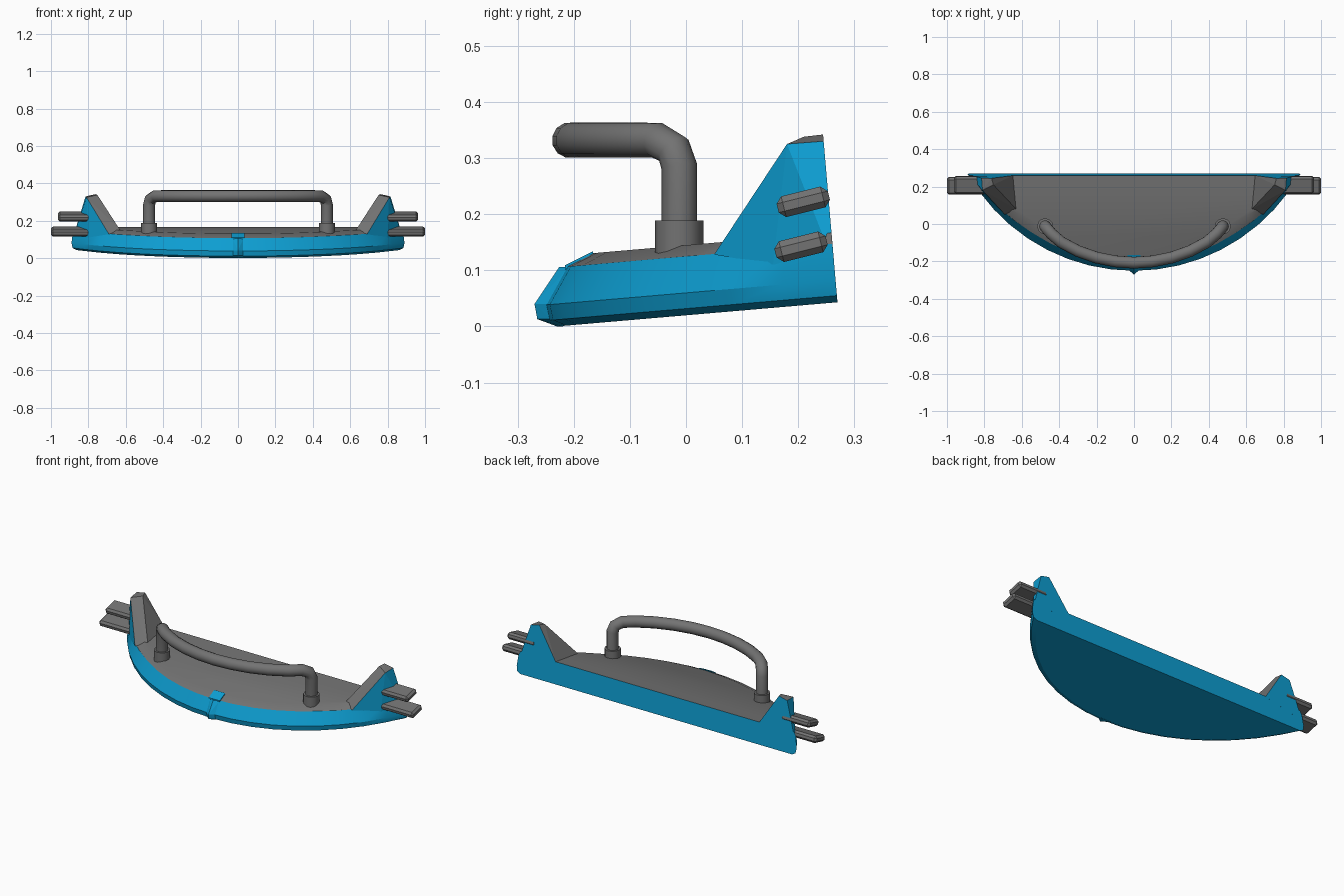
import bpy, bmesh, math
from mathutils import Vector, Matrix

if "Cube" in bpy.data.objects:
    bpy.data.objects.remove(bpy.data.objects["Cube"])


def material(name, rgb):
    m = bpy.data.materials.new(name)
    m.diffuse_color = (*rgb, 1)
    m.use_nodes = True
    m.node_tree.nodes["Principled BSDF"].inputs["Base Color"].default_value = m.diffuse_color
    return m


BLUE = material("blue paint", (0.004, 0.34, 0.64))
GREY = material("grey trim", (0.17, 0.17, 0.17))
SLOPE = 0.086                      # whole shell is tipped slightly forward


def finish(name, bm, mats, smooth=None):
    bmesh.ops.recalc_face_normals(bm, faces=bm.faces)
    me = bpy.data.meshes.new(name)
    bm.to_mesh(me)
    bm.free()
    for m in mats:
        me.materials.append(m)
    ob = bpy.data.objects.new(name, me)
    bpy.context.collection.objects.link(ob)
    if smooth:
        bpy.ops.object.select_all(action='DESELECT')
        ob.select_set(True)
        bpy.context.view_layer.objects.active = ob
        bpy.ops.object.shade_smooth_by_angle(angle=math.radians(smooth))
    return ob


def hull(name, pts, mats, grey_rule=None):
    bm = bmesh.new()
    for p in pts:
        bm.verts.new(p)
    res = bmesh.ops.convex_hull(bm, input=bm.verts)
    junk = {v for v in res["geom_interior"] if isinstance(v, bmesh.types.BMVert)}
    bmesh.ops.delete(bm, geom=list(junk), context='VERTS')
    bmesh.ops.recalc_face_normals(bm, faces=bm.faces)
    bm.normal_update()
    for f in bm.faces:
        f.material_index = int(bool(grey_rule and grey_rule(f.normal)))
    return finish(name, bm, mats)


def back_y(z):
    return 0.27 - SLOPE * (z - 0.043)


# Shell: stacked arc outlines closed by a straight back
RAD, CY, END = 1.02, 0.77, 0.89
LEVELS = [(0.03, 0.0), (0.006, 0.012), (0.0, 0.04), (0.038, 0.105), (0.085, 0.125)]
SEG = 18


def outline(inset, w):
    pts = []
    amax = math.asin(END / RAD)
    for i in range(SEG + 1):
        t = 2 * i / SEG - 1
        a = t * amax
        k = 1 if w < 0.05 else 1 - 0.75 * max(0, (abs(t) - 0.6) / 0.4)
        r = RAD - inset * k
        x, y = r * math.sin(a), CY - r * math.cos(a)
        if abs(t) == 1:
            y = 0.27 - SLOPE * w
        pts.append((x, y, w + SLOPE * (y + 0.23)))
    return pts


bm = bmesh.new()
rings = [[bm.verts.new(p) for p in outline(*lv)] for lv in LEVELS]
n = SEG + 1
for li in range(len(rings) - 1):
    a, b = rings[li], rings[li + 1]
    for i in range(n):
        j = (i + 1) % n
        f = bm.faces.new((a[i], a[j], b[j], b[i]))
        f.material_index = int(li == len(rings) - 2 and i < n - 1)
bm.faces.new(rings[0])
bm.faces.new(rings[-1]).material_index = 1
finish("bumper_shell", bm, [BLUE, GREY], 25)

# Centre ridge on the nose, and the small tab above it
profile = [(-0.225, 0.0), (-0.247, 0.013), (-0.251, 0.04), (-0.214, 0.106)]
ridge = [(s * 0.03, y + 0.006, z) for y, z in profile for s in (-1, 1)]
ridge += [(0, y - d, z) for (y, z), d in zip(profile, (0.005, 0.018, 0.019, 0.012))]
hull("nose_ridge", ridge, [BLUE])
tab = [(s * 0.035, y, z + d) for s in (-1, 1) for d in (-0.004, 0.004)
       for y, z in ((-0.216, 0.105), (-0.166, 0.130))]
hull("nose_tab", tab, [BLUE])

for s, side in ((1, "right"), (-1, "left")):
    # Upright horn: blue outside and back, grey inside and top
    horn = [(0.69, 0.05, 0.128), (0.80, 0.155, 0.11), (0.882, back_y(0.11), 0.11),
            (0.63, 0.08, 0.150), (0.645, back_y(0.163), 0.163),
            (0.81, 0.18, 0.325), (0.815, back_y(0.33), 0.33),
            (0.752, 0.21, 0.338), (0.762, back_y(0.342), 0.342)]
    hull("horn_" + side, [(s * x, y, z) for x, y, z in horn], [BLUE, GREY],
         lambda v, s=s: v.y < 0.9 and (s * v.x < 0.1 or v.z > 0.7) and v.z > -0.3)

    # Side prongs
    for label, tip, y, z in (("lower", 1.0, 0.205, 0.142), ("upper", 0.963, 0.209, 0.222)):
        bm = bmesh.new()
        bmesh.ops.create_cube(bm, size=1)
        bmesh.ops.scale(bm, vec=(tip - 0.78, 0.094, 0.038), verts=bm.verts)
        bmesh.ops.bevel(bm, geom=bm.edges[:], offset=0.011, segments=1, affect='EDGES')
        bmesh.ops.rotate(bm, matrix=Matrix.Rotation(math.radians(14), 3, 'X'), verts=bm.verts)
        bmesh.ops.translate(bm, vec=(s * (tip + 0.78) / 2, y, z), verts=bm.verts)
        finish(f"prong_{label}_{side}", bm, [GREY])

    # Collar at the foot of the handle
    bm = bmesh.new()
    bmesh.ops.create_cone(bm, cap_ends=True, segments=12, radius1=0.043, radius2=0.043, depth=0.07)
    bmesh.ops.translate(bm, vec=(s * 0.475, -0.012, 0.154), verts=bm.verts)
    finish("handle_collar_" + side, bm, [GREY], 40)

# Bent tube handle
half = [(0.475, -0.012, 0.14), (0.475, -0.012, 0.285), (0.468, -0.022, 0.315),
        (0.442, -0.052, 0.332), (0.39, -0.097, 0.332), (0.30, -0.145, 0.332),
        (0.20, -0.18, 0.332), (0.10, -0.20, 0.332)]
path = half + [(0, -0.207, 0.332)] + [(-x, y, z) for x, y, z in reversed(half)]
cu = bpy.data.curves.new("handle_path", 'CURVE')
cu.dimensions = '3D'
cu.bevel_depth = 0.032
cu.bevel_resolution = 4
sp = cu.splines.new('POLY')
sp.points.add(len(path) - 1)
for p, co in zip(sp.points, path):
    p.co = (*co, 1)
cu.materials.append(GREY)
handle = bpy.data.objects.new("handle", cu)
bpy.context.collection.objects.link(handle)
bpy.ops.object.select_all(action='DESELECT')
handle.select_set(True)
bpy.context.view_layer.objects.active = handle
bpy.ops.object.convert(target='MESH')
bpy.ops.object.shade_smooth_by_angle(angle=math.radians(40))
